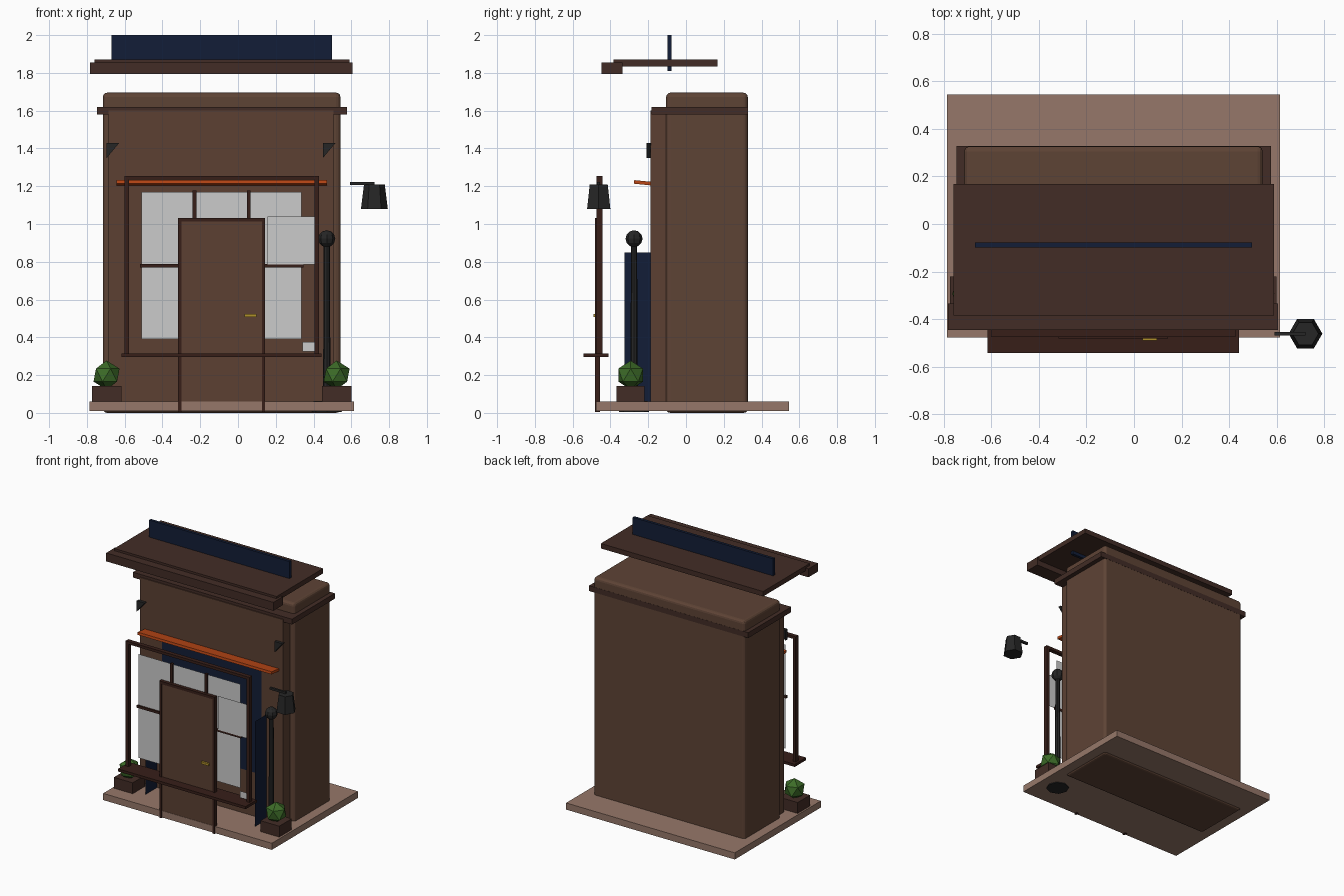
import bpy, bmesh, math
from mathutils import Matrix, Vector

if "Cube" in bpy.data.objects:
    bpy.data.objects.remove(bpy.data.objects["Cube"])


def mat(name, hexcol):
    lin = [(int(hexcol[i:i + 2], 16) / 255) ** 2.2 for i in (0, 2, 4)]
    m = bpy.data.materials.new(name)
    m.diffuse_color = (*lin, 1)
    m.use_nodes = True
    m.node_tree.nodes["Principled BSDF"].inputs["Base Color"].default_value = m.diffuse_color
    return m


BROWN = mat("brown", "5E4538")
FACADE = mat("facade_brown", "5C4236")
DARK = mat("dark_wood", "44302A")
TRIM = mat("trim_wood", "3A241F")
STONE = mat("stone", "957769")
NAVY = mat("navy", "19233A")
BLACK = mat("black", "2A2A2A")
ORANGE = mat("orange", "B8481C")
GREEN = mat("leaf", "3F6B2C")
GOLD = mat("brass", "B09030")


def finish(name, bm, m):
    bmesh.ops.recalc_face_normals(bm, faces=bm.faces)
    me = bpy.data.meshes.new(name)
    bm.to_mesh(me)
    bm.free()
    ob = bpy.data.objects.new(name, me)
    bpy.context.collection.objects.link(ob)
    if m:
        me.materials.append(m)
    return ob


def box(name, x, y, z, m=None, bevel=0, tilt=0):
    size = [b - a for a, b in (x, y, z)]
    mid = [(a + b) / 2 for a, b in (x, y, z)]
    bm = bmesh.new()
    bmesh.ops.create_cube(bm, size=1, matrix=Matrix.Diagonal((*size, 1)))
    ob = finish(name, bm, m)
    ob.location = mid
    ob.rotation_euler.x = tilt
    if bevel:
        b = ob.modifiers.new("bevel", 'BEVEL')
        b.width, b.segments = bevel, 3
    return ob


def cone(name, x, y, z0, z1, r0, r1, sides, m):
    bm = bmesh.new()
    rot = Matrix.Rotation(math.pi / 2, 4, 'Z')
    bmesh.ops.create_cone(bm, cap_ends=True, segments=sides, radius1=r0, radius2=r1,
                          depth=z1 - z0, matrix=Matrix.Translation((x, y, (z0 + z1) / 2)) @ rot)
    return finish(name, bm, m)


def ball(name, loc, r, m, ico=True):
    bm = bmesh.new()
    t = Matrix.Translation(loc)
    if ico:
        bmesh.ops.create_icosphere(bm, subdivisions=1, radius=r, matrix=t)
    else:
        bmesh.ops.create_uvsphere(bm, u_segments=8, v_segments=6, radius=r, matrix=t)
    return finish(name, bm, m)


def sheet(name, x, y, z, m=None):
    """Zero-thickness panel: one of x, y is a pair, the other a number."""
    if isinstance(x, tuple):
        pts = [(x[0], y, z[0]), (x[1], y, z[0]), (x[1], y, z[1]), (x[0], y, z[1])]
    else:
        pts = [(x, y[0], z[0]), (x, y[1], z[0]), (x, y[1], z[1]), (x, y[0], z[1])]
    bm = bmesh.new()
    bm.faces.new([bm.verts.new(p) for p in pts])
    return finish(name, bm, m)


# building mass
box("pavement", (-0.787, 0.615), (-0.477, 0.545), (0.01, 0.06), STONE)
box("building_body", (-0.715, 0.542), (-0.105, 0.327), (0, 1.695), BROWN, bevel=0.022)
box("facade", (-0.685, 0.505), (-0.188, -0.09), (0.03, 1.6), FACADE)
box("cornice", (-0.747, 0.576), (-0.182, 0.328), (1.58, 1.62), DARK)

# floating roof with fascia and blank sign board
box("roof_slab", (-0.759, 0.59), (-0.385, 0.168), (1.835, 1.872), DARK)
box("roof_fascia", (-0.783, 0.607), (-0.447, -0.335), (1.793, 1.856), DARK)
box("sign_board", (-0.67, 0.497), (-0.098, -0.077), (1.81, 2.0), NAVY)

# navy glass behind the shopfront
sheet("facade_glass", (-0.5, 0.33), -0.191, (0.39, 1.17), NAVY)
for side, x in (("left", -0.54), ("right", 0.367)):
    sheet("side_glass_" + side, x, (-0.325, -0.188), (0.06, 0.85), NAVY)

# window frame, sill and panes
FY = (-0.475, -0.443)
box("window_frame_left", (-0.602, -0.578), FY, (0.31, 1.255), TRIM)
box("window_frame_right", (0.405, 0.428), FY, (0.31, 1.255), TRIM)
box("window_frame_top", (-0.602, 0.428), FY, (1.235, 1.255), TRIM)
box("window_sill", (-0.617, 0.443), (-0.543, -0.41), (0.295, 0.315), TRIM)
sheet("window_pane", (-0.51, 0.335), -0.45, (0.39, 1.17))
for i, x in enumerate((-0.23, 0.057)):
    box(f"mullion_{i}", (x - 0.01, x + 0.01), (-0.462, -0.445), (0.39, 1.178), TRIM)
box("transom", (-0.52, 0.347), (-0.462, -0.445), (0.77, 0.788), TRIM)
sheet("notice_sheet", (0.157, 0.412), -0.464, (0.785, 1.04))
sheet("small_notice", (0.342, 0.405), -0.464, (0.325, 0.375))

# door with frame and handle
box("door_panel", (-0.3, 0.13), (-0.475, -0.456), (0.06, 1.02), FACADE)
for side, x in (("left", -0.308), ("right", 0.135)):
    box("door_post_" + side, (x - 0.009, x + 0.009), (-0.482, -0.456), (0.005, 1.033), TRIM)
box("door_lintel", (-0.317, 0.144), (-0.482, -0.456), (1.013, 1.033), TRIM)
box("door_handle", (0.035, 0.097), (-0.49, -0.47), (0.507, 0.523), GOLD)

# awning strip
box("awning", (-0.643, 0.472), (-0.275, -0.188), (1.209, 1.228), ORANGE, tilt=-0.1)

# triangular corner brackets
for side, x in (("left", -0.695), ("right", 0.45)):
    bm = bmesh.new()
    tri = [(x, 1.43), (x + 0.067, 1.43), (x, 1.35)]
    f = bm.faces.new([bm.verts.new((px, -0.21, pz)) for px, pz in tri])
    ext = bmesh.ops.extrude_face_region(bm, geom=[f])
    bmesh.ops.translate(bm, vec=Vector((0, 0.024, 0)),
                        verts=[v for v in ext["geom"] if isinstance(v, bmesh.types.BMVert)])
    finish("bracket_" + side, bm, BLACK)

# hanging lantern
cone("lantern_shade", 0.722, -0.462, 1.08, 1.208, 0.071, 0.055, 6, BLACK)
box("lantern_arm", (0.592, 0.722), (-0.47, -0.454), (1.206, 1.222), BLACK)

# lamp post
cone("lamp_foot", 0.47, -0.275, 0.004, 0.064, 0.08, 0.07, 8, BLACK)
cone("lamp_pole", 0.47, -0.275, 0.06, 0.9, 0.02, 0.016, 8, BLACK)
ball("lamp_globe", (0.47, -0.275, 0.922), 0.045, BLACK, ico=False)

# planters with bushes
for side, x in (("left", -0.696), ("right", 0.522)):
    box("planter_" + side, (x - 0.078, x + 0.078), (-0.367, -0.22), (0.06, 0.142), DARK)
    ball("bush_" + side, (x, -0.293, 0.2), 0.077, GREEN)
